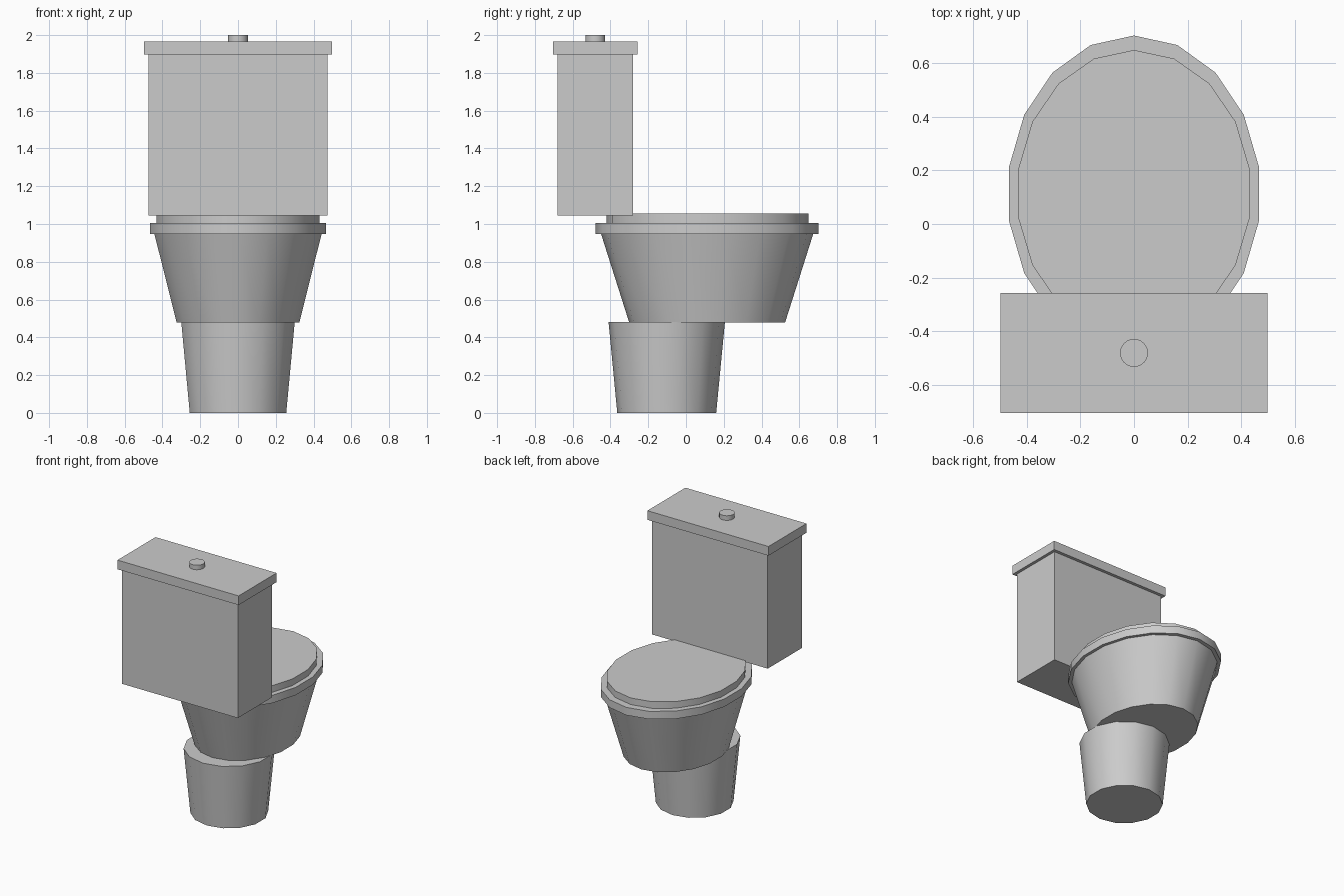
import bpy
import math

if "Cube" in bpy.data.objects:
    bpy.data.objects.remove(bpy.data.objects["Cube"])

ceramic = bpy.data.materials.new("light grey ceramic")
ceramic.diffuse_color = (0.6, 0.6, 0.6, 1)
ceramic.use_nodes = True
ceramic.node_tree.nodes["Principled BSDF"].inputs["Base Color"].default_value = ceramic.diffuse_color


def box(name, x, y0, y1, z0, z1):
    bpy.ops.mesh.primitive_cube_add(size=1, location=(0, (y0 + y1) / 2, (z0 + z1) / 2))
    ob = bpy.context.object
    ob.name = name
    ob.scale = (2 * x, y1 - y0, z1 - z0)
    bpy.ops.object.transform_apply(location=False, rotation=False, scale=True)
    ob.data.materials.append(ceramic)


def oval(name, sides, y, z0, z1, r0, r1, stretch=1.0):
    """Tapered oval drum; a corner points along +y, stretch lengthens it in y."""
    bpy.ops.mesh.primitive_cone_add(vertices=sides, radius1=r0, radius2=r1,
                                    depth=z1 - z0, location=(0, y, (z0 + z1) / 2))
    ob = bpy.context.object
    ob.name = name
    ob.scale.y = stretch
    bpy.ops.object.transform_apply(location=False, rotation=False, scale=True)
    ob.data.materials.append(ceramic)
    bpy.ops.object.shade_smooth_by_angle(angle=math.radians(35))


# Foot and bowl
oval("pedestal", 14, -0.102, 0.0, 0.48, 0.262, 0.308)
oval("bowl", 18, 0.112, 0.478, 0.95, 0.33, 0.45, 1.25)

# Seat ring and closed cover
oval("seat", 18, 0.112, 0.948, 1.006, 0.472, 0.472, 1.25)
oval("seat_cover", 18, 0.114, 1.004, 1.055, 0.437, 0.437, 1.222)

# Water tank with lid and flush button
box("tank", 0.475, -0.68, -0.28, 1.045, 1.90)
box("tank_lid", 0.497, -0.703, -0.257, 1.898, 1.966)
oval("flush_button", 24, -0.48, 1.964, 2.0, 0.052, 0.052)
